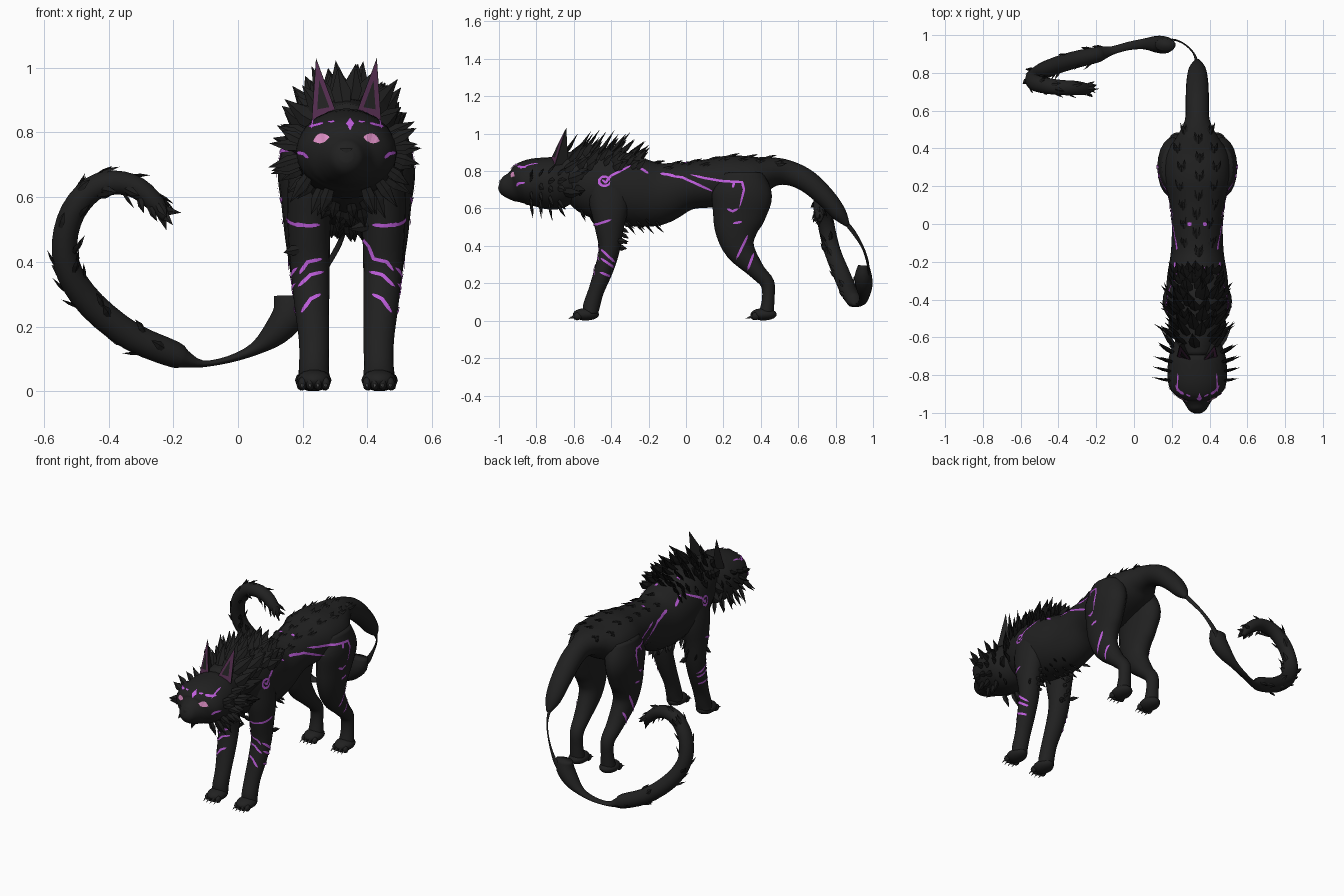
import bpy, bmesh, math, random
from mathutils import Vector as V
from mathutils.bvhtree import BVHTree

random.seed(4)
if "Cube" in bpy.data.objects:
    bpy.data.objects.remove(bpy.data.objects["Cube"])
CX = 0.335                      # the animal's midline, the tail sweeps off to one side


def material(name, r, g, b):
    m = bpy.data.materials.new(name)
    m.use_nodes = True
    m.diffuse_color = (r, g, b, 1)
    m.node_tree.nodes["Principled BSDF"].inputs["Base Color"].default_value = (r, g, b, 1)
    return m


FUR = material("black fur", .015, .015, .015)
TUFT = material("dark tufts", .012, .012, .012)
GLOW = material("violet marking", .52, .11, .72)
PINK = material("pink eye", .72, .27, .55)
MAUVE = material("ear mauve", .085, .025, .075)
CLAW = material("grey claw", .12, .12, .12)
solid_v, solid_f = [], []       # all solid parts, used to lay details on the surface


def finish(name, bm, mat, smooth=False):
    me = bpy.data.meshes.new(name)
    bm.to_mesh(me)
    bm.free()
    me.materials.append(mat)
    for p in me.polygons:
        p.use_smooth = smooth
    ob = bpy.data.objects.new(name, me)
    bpy.context.collection.objects.link(ob)


def spline(rows, steps):
    out = []
    for i in range(len(rows) - 1):
        p = [rows[max(0, min(len(rows) - 1, i + k))] for k in (-1, 0, 1, 2)]
        for s in range(steps):
            t = s / steps
            out.append([b + .5 * t * (c - a + t * (2*a - 5*b + 4*c - d + t * (3*(b - c) + d - a)))
                        for a, b, c, d in zip(*p)])
    return out + [list(rows[-1])]


def loft(name, rows, ref=(1, 0, 0), n=20, steps=4):
    """Rows are x, y, z, half size along ref, half size across it."""
    pts = spline(rows, steps)
    bm = bmesh.new()
    rings = []
    for i, (x, y, z, a, b) in enumerate(pts):
        t = (V(pts[min(i + 1, len(pts) - 1)][:3]) - V(pts[max(i - 1, 0)][:3])).normalized()
        side = V(ref)
        side = (side - t * side.dot(t)).normalized()
        up = t.cross(side)
        rings.append([bm.verts.new(V((x, y, z)) + side * max(a, .002) * math.cos(k * math.tau / n)
                      + up * max(b, .002) * math.sin(k * math.tau / n)) for k in range(n)])
    for r, q in zip(rings, rings[1:]):
        for k in range(n):
            bm.faces.new((r[k], r[(k + 1) % n], q[(k + 1) % n], q[k]))
    bm.faces.new(rings[0][::-1])
    bm.faces.new(rings[-1])
    bmesh.ops.recalc_face_normals(bm, faces=bm.faces)
    bm.verts.index_update()
    base = len(solid_v)
    solid_v.extend(v.co.copy() for v in bm.verts)
    solid_f.extend([base + v.index for v in f.verts] for f in bm.faces)
    finish(name, bm, FUR, True)


def along_y(rows):
    return [(CX, y, z, a, b) for y, z, a, b in rows]


# Torso running into the upper tail
loft("body_and_upper_tail", along_y([
    (-.7, .78, .09, .11), (-.6, .77, .12, .14), (-.5, .74, .15, .18), (-.4, .72, .165, .195),
    (-.28, .69, .16, .185), (-.15, .68, .14, .17), (0, .72, .135, .13), (.13, .735, .15, .13),
    (.25, .75, .175, .135), (.37, .77, .165, .11), (.46, .795, .11, .08), (.55, .79, .066, .066),
    (.65, .745, .062, .06), (.75, .655, .058, .052), (.82, .57, .045, .04), (.865, .51, .012, .012)]))
# Head with a broad face and a short narrow muzzle
loft("head", along_y([
    (-.6, .76, .11, .11), (-.7, .735, .15, .14), (-.8, .74, .157, .13), (-.865, .735, .148, .117),
    (-.9, .728, .122, .1), (-.925, .723, .085, .085), (-.955, .722, .064, .066),
    (-.985, .725, .045, .046), (-1, .728, .02, .02)]))

# Legs and paws
HIND = [(.11, .3, .78, .08, .12), (.128, .3, .68, .084, .16), (.125, .285, .58, .076, .145),
        (.12, .27, .48, .07, .115), (.115, .29, .38, .06, .08), (.11, .375, .27, .048, .046),
        (.105, .435, .2, .04, .038), (.105, .44, .12, .038, .033), (.105, .43, .04, .045, .04)]
FORE = [(.1, -.42, .74, .06, .11), (.112, -.41, .62, .07, .105), (.115, -.41, .5, .066, .078),
        (.112, -.41, .38, .06, .056), (.107, -.44, .27, .054, .05), (.1, -.48, .16, .047, .042),
        (.1, -.505, .08, .046, .045), (.1, -.51, .04, .048, .04)]
claws = bmesh.new()


def spike(bm, p, d, n, length, w, flat=.35, curl=0):
    d = d.normalized()
    side = d.cross(n)
    side = side.normalized() if side.length > .01 else d.orthogonal().normalized()
    up = side.cross(d)
    rings = []
    for t, s in ((-.15, .75), (.35, 1)):
        c = p + d * length * t
        rings.append([bm.verts.new(c + side * w * s * x + up * w * s * flat * y)
                      for x, y in ((1, 0), (0, 1), (-1, 0), (0, -1))])
    tip = bm.verts.new(p + d * length + V((0, 0, curl * length)))
    for k in range(4):
        j = (k + 1) % 4
        bm.faces.new((rings[0][k], rings[0][j], rings[1][j], rings[1][k]))
        bm.faces.new((rings[1][k], rings[1][j], tip))


for s, side in ((1, "left"), (-1, "right")):
    for kind, rows, py in (("hind", HIND, .415), ("front", FORE, -.535)):
        loft(f"{side}_{kind}_leg", [(CX + s * r[0], *r[1:]) for r in rows])
        px = CX + s * rows[-1][0]
        loft(f"{side}_{kind}_paw", [(px, py - .07 * math.cos(a), .034, .054 * math.sin(a),
             .034 * math.sin(a)) for a in (.05, .5, 1, 1.57, 2.2, 2.7, 3.1)], n=14, steps=2)
        for k in (-1.5, -.5, .5, 1.5):
            x, y = px + k * .024, py - .052 + abs(k) * .006
            loft(f"{side}_{kind}_toe", [(x, y - .022 * math.cos(a), .024, .014 * math.sin(a),
                 .022 * math.sin(a)) for a in (.05, .8, 1.57, 2.4, 3.1)], n=8, steps=1)
            spike(claws, V((x, y - .018, .022)), V((0, -1, -.4)), V((0, 0, 1)), .032, .005, 1)
finish("claws", claws, CLAW)

# Curled lower tail, a flat band where it starts, and the thin strip holding it
TAIL = [(.165, .95, .295, .03, .055), (.16, .948, .24, .046, .054), (.115, .952, .18, .044, .042),
        (.05, .953, .13, .028, .02), (-.03, .942, .098, .022, .011), (-.11, .92, .085, .022, .011),
        (-.165, .905, .1, .035, .028), (-.2, .895, .115, .042, .042), (-.33, .865, .17, .046, .045),
        (-.45, .825, .265, .046, .045), (-.52, .785, .365, .044, .042), (-.536, .76, .46, .044, .04),
        (-.51, .742, .555, .044, .04), (-.45, .73, .625, .042, .04), (-.38, .722, .645, .04, .038),
        (-.31, .72, .628, .038, .035), (-.25, .715, .575, .03, .028), (-.225, .715, .53, .01, .01)]
loft("curled_tail", TAIL, (0, 1, 0), 14, 3)
loft("tail_strip", [(.333, .855, .525, .012, .01), (.315, .905, .46, .012, .005), (.27, .95, .38, .01, .004),
     (.215, .975, .29, .016, .005), (.17, .97, .23, .02, .006)], (0, 0, 1), 8)

tree = BVHTree.FromPolygons(solid_v, solid_f)

# Fur: spikes set on the surface by casting inwards around the spine
fur = bmesh.new()


def fur_at(y, zc, angle, lean, length, w, curl=0):
    a = math.radians(angle)
    out = V((math.sin(a), 0, math.cos(a)))
    p, n, *_ = tree.ray_cast(V((CX, y, zc)) + out * .45, -out)
    if p:
        spike(fur, p, n + V(lean), n, length * random.uniform(.75, 1.2), w, curl=curl)


for row in range(9):                                    # mane, a full ruff only behind the head
    reach = 112 if row < 2 else 56
    for k in range(-4, 5):
        ang = k * reach / 4 + random.uniform(-7, 7)
        fur_at(-.63 + row * .046 + random.uniform(-.02, .02), .75, ang, (0, .95, .1),
               .135 - abs(k) * .006 - row * .0055, .03, .12)
for s in (1, -1):
    for row in range(4):                                # cheeks
        for ang in (72, 90, 108, 128, 150):
            fur_at(-.83 + row * .05, .74, s * ang + random.uniform(-8, 8), (0, .3, -.1), .082, .019)
    for k in range(5):                                  # elbows
        x, z = CX + s * (.09 + .012 * (k % 3)), .4 + .03 * k
        p, n, *_ = tree.ray_cast(V((x, -.2, z)), V((0, -1, 0)))
        if p:
            spike(fur, p, V((0, 1, -.6)), V((1, 0, 0)), .04, .012)
for row in range(9):                                    # chest and belly
    for ang in (158, 173, 188, 203):
        fur_at(-.56 + row * .05, .72, ang + random.uniform(-6, 6), (0, .9, 0), .055, .016)
for row in range(7):                                    # three-leaf tufts along the back
    for k in (-1, 0, 1):
        y, ang = -.17 + row * .1 + (k % 2) * .05, k * 34 + random.uniform(-6, 6)
        for leaf in (-1, 0, 1):
            fur_at(y + abs(leaf) * .012, .72, ang + leaf * 4, (leaf * .6, 3.5, 0), .045, .012)
path = spline(TAIL[7:], 2)
for r, q in zip(path, path[1:]):                        # tail tufts lying towards the tip
    flow = (V(q[:3]) - V(r[:3])).normalized()
    for k in range(2):
        d = V([random.uniform(-1, 1) for _ in range(3)])
        p, n, *_ = tree.find_nearest(V(r[:3]) + d.normalized() * .07)
        spike(fur, p, n * .45 + flow, n, .048, .014)
for d in ((.8, 0, -.1), (.3, 0, -1), (.5, -.3, -.6)):
    spike(fur, V((-.24, .715, .56)), V(d), V((0, 1, 0)), .065, .014)
finish("fur_tufts", fur, TUFT)

# Ears with mauve lining and a dark centre
ears, lining, centre = bmesh.new(), bmesh.new(), bmesh.new()
for s in (1, -1):
    tip = V((CX + s * .094, -.64, 1.03))
    a, b = V((CX + s * .108, -.7, .83)), V((CX + s * .025, -.73, .845))
    back = V((CX + s * .07, -.63, .84))
    t, p, q, r = [ears.verts.new(c) for c in (tip, a, b, back)]
    for f in ((t, p, q), (t, q, r), (t, r, p), (p, r, q)):
        ears.faces.new(f)
    mid = (tip + a + b) / 3
    for bm, k, lift in ((lining, .93, .003), (centre, .45, .006)):
        pts = [mid + (c - mid) * k + V((0, -lift, lift * .3)) for c in (tip, a, b)]
        bm.faces.new([bm.verts.new(c) for c in (pts if s < 0 else pts[::-1])])
bmesh.ops.recalc_face_normals(ears, faces=ears.faces)
finish("ears", ears, FUR)
finish("ear_lining", lining, MAUVE)
finish("ear_centre", centre, FUR)

# Markings: thin strips cast onto the surface from the side, front or top
CAST = {"side": lambda s, u, v: (V((CX + s, u, v)), V((-s, 0, 0))),
        "front": lambda s, u, v: (V((CX + s * u, -2, v)), V((0, 1, 0))),
        "top": lambda s, u, v: (V((CX + s * u, v, 2)), V((0, 0, -1)))}


def strip(bm, view, pts, width=.011, power=6, sides=(1, -1)):
    line = [V(a).lerp(V(b), t / 8) for a, b in zip(pts, pts[1:]) for t in range(8)] + [V(pts[-1])]
    for s in sides:
        prev = None
        for i, c in enumerate(line):
            d = (line[min(i + 1, len(line) - 1)] - line[max(i - 1, 0)]).normalized()
            w = width / 2 * max(.04, 1 - abs(2 * i / (len(line) - 1) - 1) ** power)
            edge = []
            for k in (1, -1):
                p, n, *_ = tree.ray_cast(*CAST[view](s, c.x - d.y * w * k, c.y + d.x * w * k))
                if p:
                    edge.append(bm.verts.new(p + n * .004))
            if len(edge) == 2 and prev and (edge[0].co - prev[0].co).length < .06:
                f = bm.faces.new((prev[0], prev[1], edge[1], edge[0]))
                f.normal_update()
                if f.normal.dot(n) < 0:
                    f.normal_flip()
            prev = edge if len(edge) == 2 else None


marks = bmesh.new()
ring = [(-.435 + .03 * math.cos(a * .7), .745 + .026 * math.sin(a * .7)) for a in range(10)]
for pts in (ring, [(-.45, .755), (-.43, .738), (-.4, .775), (-.28, .835)], [(-.27, .83), (-.2, .785)],
            [(-.14, .785), (-.06, .775)], [(.02, .78), (.1, .762), (.2, .745), (.3, .74), (.31, .7), (.285, .6)],
            [(-.1, .775), (-.02, .765), (.06, .73), (.15, .69)], [(.26, .745), (.25, .71)],
            [(.22, .6), (.25, .585), (.28, .6)], [(.25, .52), (.3, .53)], [(.33, .46), (.27, .33)],
            [(.36, .36), (.33, .27)], [(-.49, .51), (-.4, .54)], [(-.455, .385), (-.38, .31)],
            [(-.455, .335), (-.38, .28)], [(-.46, .26), (-.4, .235)]):
    strip(marks, "side", pts, .013)
for pts in ([(.08, .515), (.12, .512), (.165, .52)], [(.07, .37), (.11, .36), (.15, .32)],
            [(.08, .3), (.11, .285), (.14, .24)], [(.115, .72), (.13, .735), (.15, .738)]):
    strip(marks, "front", pts)
strip(marks, "front", [(.03, .5), (.07, .45), (.085, .41), (.125, .4), (.145, .37)], sides=(1,))
strip(marks, "front", [(.075, .41), (.12, .4), (.145, .36)], sides=(-1,))
strip(marks, "front", [(.068, .827), (.115, .815)], .009)
strip(marks, "front", [(.035, .832), (.058, .83)], .006)
strip(marks, "top", [(.1, -.79), (.105, -.89)], .007)
strip(marks, "top", [(.04, -.01), (.04, .01)], .018, 20)
strip(marks, "top", [(-.05, -.345), (-.05, -.325)], .02, 20, (1,))
strip(marks, "top", [(.035, -.25), (.035, -.23)], .018, 20, (1,))
strip(marks, "front", [(.011, .806), (.011, .844)], .028, 1, (1,))
finish("violet_markings", marks, GLOW)
eyes = bmesh.new()
strip(eyes, "front", [(.05, .784), (.075, .782), (.102, .772)], .03, 2)
finish("eyes", eyes, PINK)
nose = bmesh.new()
strip(nose, "front", [(-.018, .748), (0, .742), (.018, .748)], .012, 2, (1,))
finish("nose", nose, TUFT)
